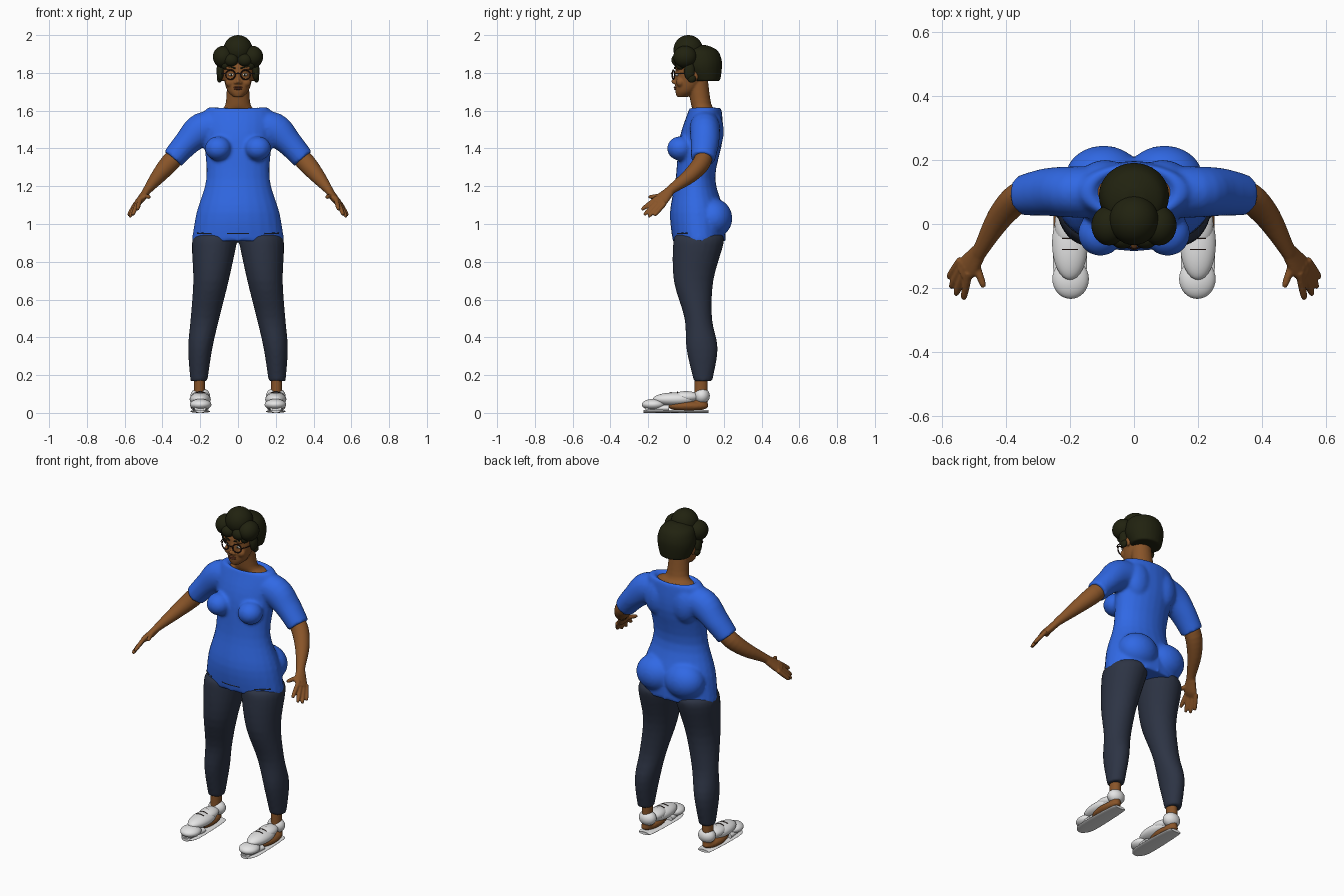
import bpy, bmesh
from math import sin, cos, pi, radians
from mathutils import Vector, Matrix

if "Cube" in bpy.data.objects:
    bpy.data.objects.remove(bpy.data.objects["Cube"])

ACROSS, FORWARD, UP = Vector((1, 0, 0)), Vector((0, 1, 0)), Vector((0, 0, 1))


def material(name, red, green, blue):
    mat = bpy.data.materials.new(name)
    mat.use_nodes = True
    mat.diffuse_color = (red, green, blue, 1)
    shader = mat.node_tree.nodes["Principled BSDF"]
    shader.inputs["Base Color"].default_value = mat.diffuse_color
    shader.inputs["Roughness"].default_value = 0.7
    return mat


skin = material("warm brown skin", .25, .09, .022)
lip_colour = material("dark lips", .16, .045, .02)
hair = material("dark hair", .015, .016, .005)
blue_cotton = material("blue cotton", .03, .14, .78)
slate_cloth = material("dark slate cloth", .026, .034, .058)
white = material("white", .78, .78, .78)
frame = material("spectacle frame", .03, .012, .008)


def curve_through(points, steps=4):
    """Refine a list of vectors with a smooth curve passing through each one."""
    result = []
    for i in range(len(points) - 1):
        b, c = points[i], points[i + 1]
        a = points[i - 1] if i else b
        d = points[i + 2] if i + 2 < len(points) else c
        leaving, arriving = (c - a) / 2, (d - b) / 2
        for t in (step / steps for step in range(steps)):
            straight = b + (c - b) * t
            bend = (leaving - c + b) * (1 - t) - (arriving - c + b) * t
            result.append(straight + bend * t * (1 - t))
    return result + [points[-1]]


class Part:
    """Collects solids for one named object."""

    def __init__(self, name):
        self.name, self.bm = name, bmesh.new()

    def ball(self, at, size):
        matrix = Matrix.Translation(at) @ Matrix.Diagonal((*size, 1))
        bmesh.ops.create_uvsphere(self.bm, u_segments=32, v_segments=20, radius=1, matrix=matrix)

    def loft(self, *rings, wide=None, sides=24):
        """Rings are (x, y, z, half width, half depth); level unless a wide axis is given."""
        rings = curve_through([Vector(ring) for ring in rings])
        loops = []
        for i, ring in enumerate(rings):
            u, v = ACROSS, FORWARD
            if wide is not None:
                before, after = rings[max(i - 1, 0)], rings[min(i + 1, len(rings) - 1)]
                along = Vector((after - before)[:3]).normalized()
                v = along.cross(wide).normalized()
                u = v.cross(along)
            angles = [2 * pi * k / sides for k in range(sides)]
            loops.append([self.bm.verts.new(Vector(ring[:3]) + u * ring[3] * cos(a) + v * ring[4] * sin(a))
                          for a in angles])
        for low, high in zip(loops, loops[1:]):
            for k in range(sides):
                self.bm.faces.new((low[k - 1], low[k], high[k], high[k - 1]))
        self.bm.faces.new(loops[0])
        self.bm.faces.new(loops[-1])

    def tube(self, *points, radius, wide=UP):
        self.loft(*[(*point, radius, radius) for point in points], wide=wide, sides=8)

    def mirror(self):
        geometry = self.bm.verts[:] + self.bm.edges[:] + self.bm.faces[:]
        copied = bmesh.ops.duplicate(self.bm, geom=geometry)["geom"]
        verts = [item for item in copied if isinstance(item, bmesh.types.BMVert)]
        bmesh.ops.scale(self.bm, vec=(-1, 1, 1), verts=verts)

    def finish(self, mat, blend=None):
        """Make the object; a blend size fuses its solids into one soft skin."""
        bmesh.ops.recalc_face_normals(self.bm, faces=self.bm.faces[:])
        mesh = bpy.data.meshes.new(self.name)
        self.bm.to_mesh(mesh)
        self.bm.free()
        mesh.materials.append(mat)
        ob = bpy.data.objects.new(self.name, mesh)
        bpy.context.collection.objects.link(ob)
        if blend:
            remesh = ob.modifiers.new("blend", "REMESH")
            remesh.mode, remesh.voxel_size, remesh.use_smooth_shade = "VOXEL", blend, True
            soften = ob.modifiers.new("soften", "SMOOTH")
            soften.factor, soften.iterations = .5, 4
        else:
            bpy.ops.object.select_all(action="DESELECT")
            ob.select_set(True)
            bpy.context.view_layer.objects.active = ob
            bpy.ops.object.shade_smooth_by_angle(angle=radians(40))


# Shirt: sleeves, bust, shoulder blades and seat, then the trunk with a dished collar
shirt = Part("shirt")
shirt.loft((.08, .1, 1.52, .08, .08), (.19, .1, 1.5, .09, .08), (.27, .1, 1.43, .07, .075),
           (.345, .09, 1.345, .06, .064), wide=ACROSS + UP)
shirt.ball(at=(.105, -.03, 1.4), size=(.07, .07, .064))
shirt.ball(at=(.095, .145, 1.03), size=(.12, .1, .105))
shirt.ball(at=(.09, .14, 1.49), size=(.08, .06, .11))
shirt.mirror()
shirt.loft((0, .07, .91, .245, .14), (0, .06, 1.06, .22, .145), (0, .05, 1.24, .168, .105),
           (0, .08, 1.45, .18, .115), (0, .1, 1.59, .18, .09), (0, .1, 1.62, .135, .077),
           (0, .1, 1.595, .118, .064))
shirt.finish(blue_cotton, blend=.01)

# Gathered creases along the shirt hem
creases = Part("hem_creases")
for middle in (-140, -90, -40):
    arc = [radians(middle + offset) for offset in (-14, 0, 14)]
    creases.tube(*[(.24 * cos(a), .07 + .143 * sin(a), .95) for a in arc], radius=.004)
creases.finish(slate_cloth)

# Trousers
trousers = Part("trousers")
trousers.loft((.207, .09, .168, .045, .049), (.2, .085, .34, .064, .083), (.175, .065, .5, .076, .073),
              (.143, .04, .7, .094, .105), (.125, .066, .9, .119, .134), (.11, .07, .945, .11, .12))
trousers.mirror()
trousers.finish(slate_cloth, blend=.01)

# Arms: forearm, palm, a fan of fingers and a thumb
arms = Part("arms")
knuckle_line = Vector((.03, .045, -.03))
index_knuckle, index_tip = Vector((.52, -.17, 1.125)), Vector((.533, -.235, 1.075))
tip_line, fan_bow = Vector((.047, .067, -.03)), Vector((.01, -.01, -.02))
arms.loft((.3, .1, 1.39, .045, .045), (.36, .083, 1.325, .047, .05), (.42, .02, 1.255, .04, .04),
          (.476, -.075, 1.185, .026, .024), (.49, -.095, 1.165, .03, .021),
          (.515, -.13, 1.13, .04, .02), (.538, -.15, 1.108, .036, .014), wide=knuckle_line)


def finger(root, tip):
    stations = zip((-.3, .3, .8, 1), (.013, .0125, .011, .007))
    arms.loft(*[(*root.lerp(tip, f), r, r) for f, r in stations], wide=UP, sides=12)


for t in (i / 3 for i in range(4)):
    finger(index_knuckle + knuckle_line * t, index_tip + tip_line * t + fan_bow * sin(pi * t))
finger(Vector((.495, -.125, 1.15)), Vector((.469, -.198, 1.142)))
arms.mirror()
arms.finish(skin, blend=.0045)

# Head: ears, cheeks, nostrils and brow in pairs, then skull, neck and nose
head = Part("head_and_neck")
head.ball(at=(.083, .045, 1.785), size=(.012, .022, .03))
head.ball(at=(.04, -.03, 1.75), size=(.028, .022, .026))
head.ball(at=(.012, -.057, 1.748), size=(.01, .012, .008))
head.ball(at=(.034, -.045, 1.826), size=(.034, .012, .012))
head.mirror()
head.loft((0, -.02, 1.672, .024, .028), (0, 0, 1.7, .053, .056), (0, .02, 1.75, .071, .077),
          (0, .035, 1.83, .082, .09), (0, .04, 1.89, .07, .075), (0, .04, 1.91, .04, .045))
head.loft((0, .1, 1.56, .11, .06), (0, .1, 1.6, .1, .06), (0, .08, 1.635, .066, .054),
          (0, .06, 1.77, .058, .055))
head.ball(at=(0, .1, 1.595), size=(.125, .07, .018))
head.ball(at=(0, -.056, 1.755), size=(.012, .023, .014))
head.ball(at=(0, -.05, 1.78), size=(.008, .014, .03))
head.finish(skin, blend=.005)

lips = Part("lips")
for height in (1.724, 1.715):
    lips.ball(at=(0, -.054, height), size=(.023, .011, .005))
lips.finish(lip_colour)

# Eyes and brows
eyes = Part("eyes")
eyes.ball(at=(.036, -.047, 1.79), size=(.014, .009, .007))
eyes.mirror()
eyes.finish(white)
irises = Part("irises")
irises.ball(at=(.036, -.0525, 1.79), size=(.006, .005, .006))
irises.mirror()
irises.finish(hair)
brows = Part("eyebrows")
brows.tube((.014, -.06, 1.823), (.04, -.056, 1.832), (.065, -.036, 1.823), radius=.004)
brows.mirror()
brows.finish(hair)

# Round spectacles with temples and bridge
spectacles = Part("spectacles")
turn = [pi * k / 6 for k in range(13)]
spectacles.tube(*[(.04 + .025 * cos(a), -.067 + .006 * cos(a), 1.79 + .025 * sin(a)) for a in turn],
                radius=.0035, wide=FORWARD)
spectacles.tube((.064, -.062, 1.795), (.083, -.04, 1.797), (.09, .05, 1.793), radius=.003)
spectacles.tube((.016, -.073, 1.795), (0, -.079, 1.798), radius=.003)
spectacles.mirror()
spectacles.finish(frame)

# Hair: flat-bottomed cap, then side buns, locks and fringe below the top bun
cap = Part("hair_cap")
cap.loft((0, .105, 1.757, .088, .076), (0, .09, 1.82, .108, .1), (0, .087, 1.87, .108, .102),
         (0, .08, 1.92, .088, .086), (0, .08, 1.947, .03, .03))
cap.finish(hair, blend=.008)
buns = Part("hair_buns")
buns.ball(at=(.078, -.005, 1.885), size=(.055, .062, .058))
buns.ball(at=(.094, .018, 1.81), size=(.02, .028, .05))
buns.ball(at=(.098, .03, 1.77), size=(.014, .022, .022))
buns.ball(at=(.036, -.045, 1.868), size=(.038, .032, .034))
buns.ball(at=(.066, -.03, 1.845), size=(.024, .025, .028))
buns.mirror()
buns.ball(at=(0, .012, 1.922), size=(.077, .078, .078))
buns.finish(hair)

# Bare ankles and feet inside the shoes
feet = Part("feet")
feet.loft((.204, .08, .03, .03, .035), (.204, .08, .2, .03, .036))
feet.ball(at=(.207, .01, .036), size=(.046, .11, .028))
feet.mirror()
feet.finish(skin, blend=.006)

# Shoes: toe cap, upper, tongue, heel collar, sole and laces
uppers = Part("shoe_uppers")
uppers.ball(at=(.198, -.172, .044), size=(.057, .062, .03))
uppers.ball(at=(.2, -.06, .072), size=(.056, .115, .036))
uppers.ball(at=(.2, 0, .085), size=(.048, .075, .03))
uppers.ball(at=(.2, .084, .09), size=(.052, .042, .043))
uppers.mirror()
uppers.finish(white)
soles = Part("shoe_soles")
soles.loft((.2, -.225, .008, .022, .008), (.2, -.16, .008, .052, .008), (.2, .09, .008, .044, .008),
           (.2, .118, .008, .025, .008), wide=ACROSS)
soles.loft((.2, -.215, .025, .03, .02), (.2, -.09, .025, .046, .02), wide=ACROSS)
soles.mirror()
soles.finish(white)
laces = Part("shoe_laces")
for y in (-.08, -.045, -.01):
    laces.tube((.175, y, .106), (.2, y, .114 + y / 20), (.225, y, .106), radius=.002, wide=FORWARD)
laces.mirror()
laces.finish(frame)
